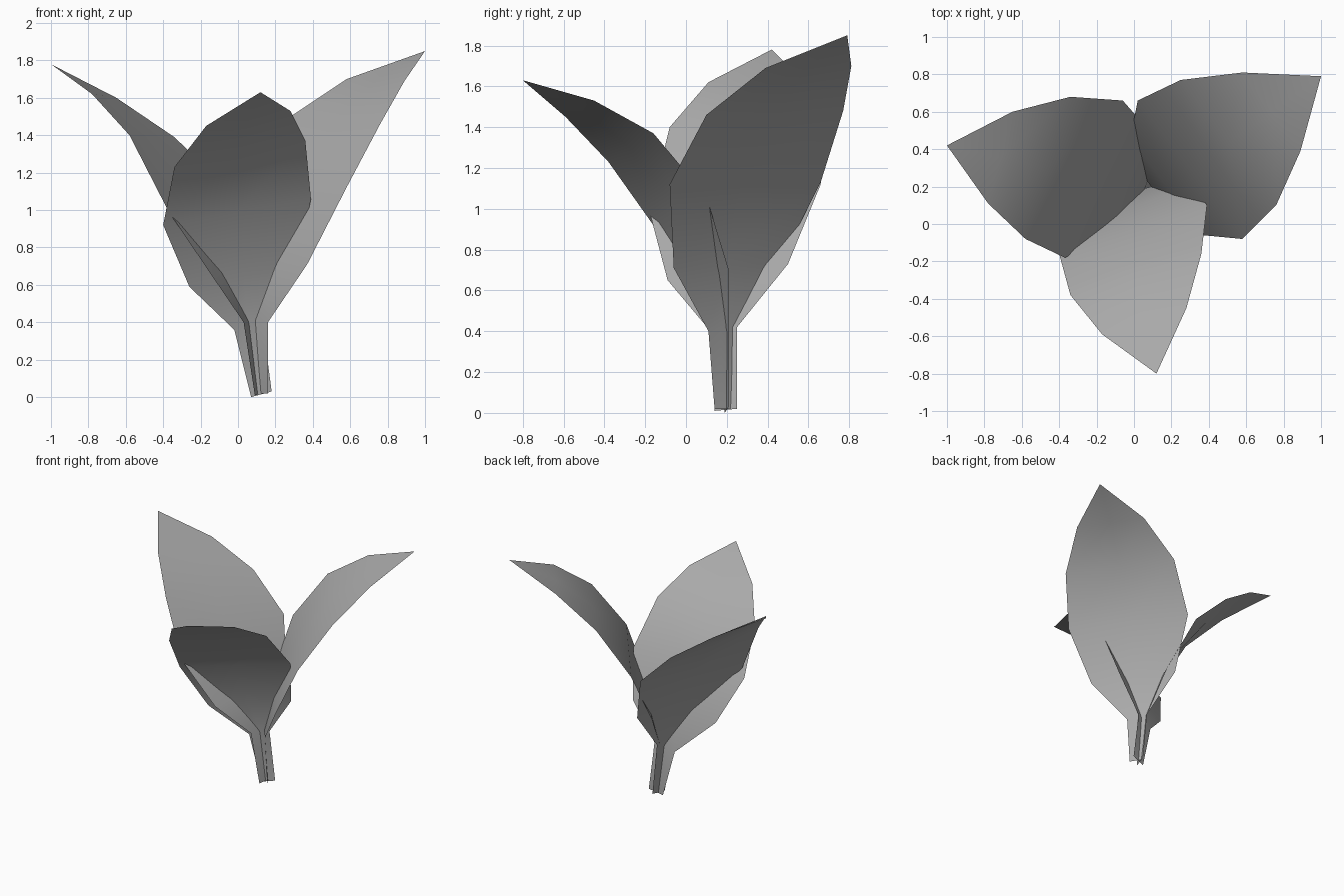
import bpy
import bmesh
from mathutils import Vector

# Clear only the default cube
default_cube = bpy.data.objects.get("Cube")
if default_cube:
    bpy.data.objects.remove(default_cube, do_unlink=True)

# One flat colour for the whole plant
leaf_grey = bpy.data.materials.new("leaf_grey")
leaf_grey.use_nodes = True
colour = (0.4, 0.4, 0.4, 1)
leaf_grey.diffuse_color = colour
shader = next(n for n in leaf_grey.node_tree.nodes if n.type == "BSDF_PRINCIPLED")
shader.inputs["Base Color"].default_value = colour


def make_leaf(name, left_edge, right_edge, tip):
    """Loft a thin blade between two edge paths, with a midrib, closing at the tip."""
    bm = bmesh.new()
    rows = []
    for left, right in zip(left_edge, right_edge):
        left, right = Vector(left), Vector(right)
        middle = left.lerp(right, 0.5)
        rows.append([bm.verts.new(point) for point in (left, middle, right)])

    # Quads along both halves of the blade
    for lower, upper in zip(rows, rows[1:]):
        for side in range(2):
            bm.faces.new((lower[side], lower[side + 1], upper[side + 1], upper[side]))

    # Pointed end
    tip_vert = bm.verts.new(tip)
    for side in range(2):
        bm.faces.new((rows[-1][side], rows[-1][side + 1], tip_vert))

    for face in bm.faces:
        face.smooth = True
    mesh = bpy.data.meshes.new(name)
    bm.to_mesh(mesh)
    bm.free()
    mesh.materials.append(leaf_grey)
    leaf = bpy.data.objects.new(name, mesh)
    bpy.context.collection.objects.link(leaf)
    return leaf


# Each edge path runs from the stalk base up to the last row below the tip;
# edges are ordered so that the upper face looks inwards.

# Leaf leaning to the front
make_leaf(
    "front_leaf",
    [(.07, .19, 0), (-.02, .17, .36), (-.26, 0, .59),
     (-.4, -.16, .92), (-.34, -.38, 1.23), (-.17, -.59, 1.45)],
    [(.18, .21, .03), (.13, .21, .41), (.32, .21, .7),
     (.39, .1, 1.06), (.36, -.16, 1.37), (.28, -.45, 1.53)],
    (.12, -.8, 1.63),
)

# Leaf leaning to the back left
make_leaf(
    "back_left_leaf",
    [(.16, .14, .02), (.16, .11, .4), (.37, -.06, .71),
     (.58, -.08, 1.12), (.76, .1, 1.46), (.89, .39, 1.69)],
    [(.11, .22, .02), (.07, .23, .42), (-.02, .46, .73),
     (.02, .66, 1.13), (.25, .77, 1.48), (.58, .81, 1.7)],
    (1, .79, 1.85),
)

# Leaf leaning to the back right
make_leaf(
    "back_right_leaf",
    [(.12, .25, .02), (.08, .25, .42), (.08, .5, .73),
     (-.06, .66, 1.12), (-.34, .68, 1.39), (-.65, .6, 1.6)],
    [(.09, .14, .01), (.03, .12, .4), (-.14, -.09, .65),
     (-.37, -.18, .99), (-.58, -.08, 1.4), (-.78, .11, 1.62)],
    (-1, .42, 1.78),
)
